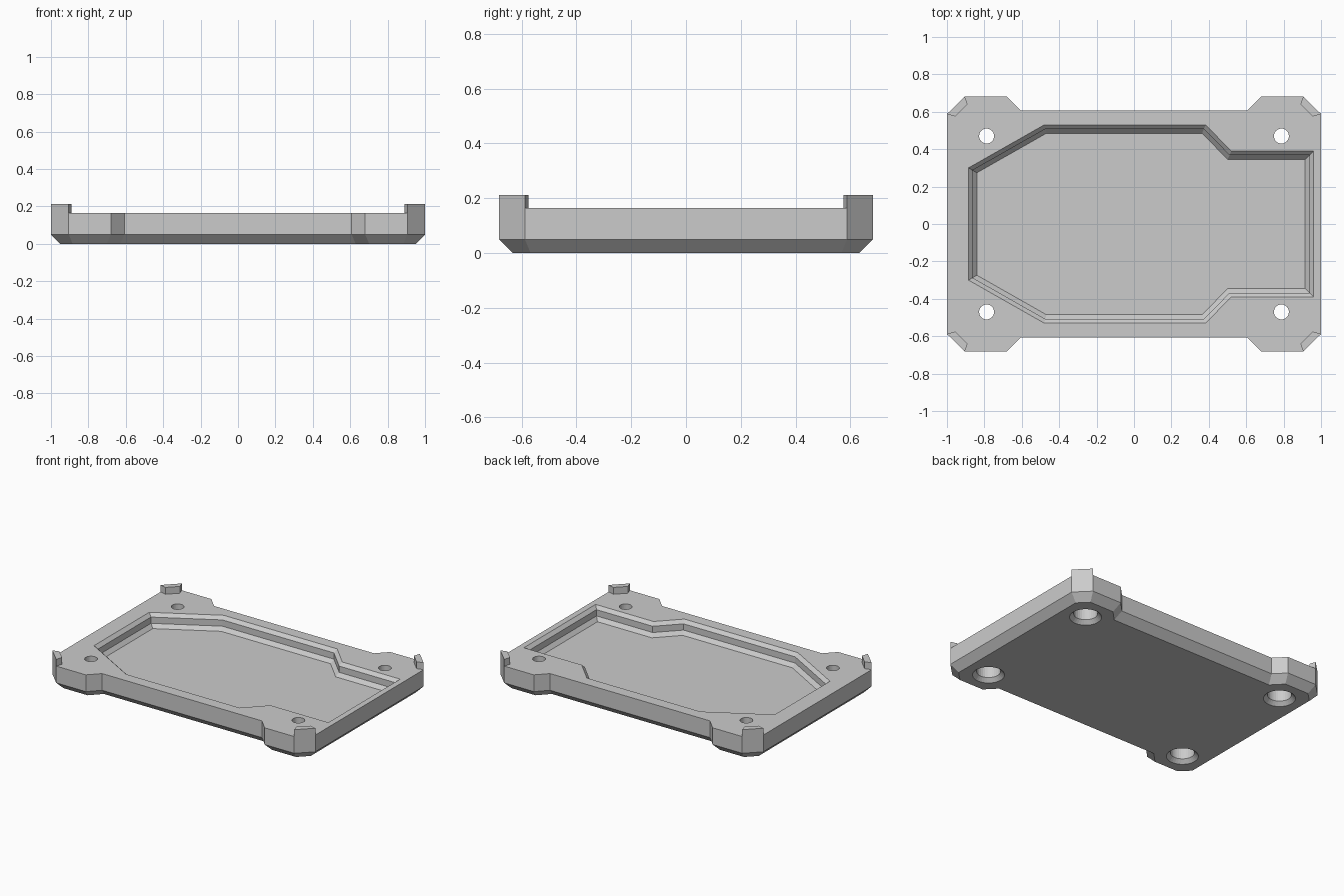
import bpy, bmesh, math
from mathutils import Vector

cube = bpy.data.objects.get("Cube")
if cube:
    bpy.data.objects.remove(cube, do_unlink=True)

TOP, POST_TOP, CHAMFER = 0.165, 0.212, 0.05

grey = bpy.data.materials.new("light grey")
grey.use_nodes = True
colour = (0.6, 0.6, 0.6, 1)
grey.diffuse_color = colour
grey.node_tree.nodes["Principled BSDF"].inputs["Base Color"].default_value = colour


def inset(points, d):
    """Move every edge of a counter-clockwise outline inwards by d."""
    out = []
    for i, p in enumerate(points):
        p = Vector(p)
        e1 = (p - Vector(points[i - 1])).normalized()
        e2 = (Vector(points[(i + 1) % len(points)]) - p).normalized()
        n1, n2 = Vector((-e1.y, e1.x)), Vector((-e2.y, e2.x))
        out.append(p + (n1 + n2) * d / (1 + n1.dot(n2)))
    return out


def add_loft(bm, points, levels):
    """Stack inset copies of an outline; levels are (z, inset)."""
    rings = [[bm.verts.new((p.x, p.y, z)) for p in inset(points, d)] for z, d in levels]
    n = len(points)
    for a, b in zip(rings, rings[1:]):
        for i in range(n):
            j = (i + 1) % n
            bm.faces.new((a[i], a[j], b[j], b[i]))
    bm.faces.new(rings[0][::-1])
    bm.faces.new(rings[-1])


def make(name, outlines, levels):
    bm = bmesh.new()
    for points in outlines:
        add_loft(bm, points, levels)
    bmesh.ops.recalc_face_normals(bm, faces=bm.faces[:])
    mesh = bpy.data.meshes.new(name)
    bm.to_mesh(mesh)
    bm.free()
    mesh.materials.append(grey)
    obj = bpy.data.objects.new(name, mesh)
    bpy.context.collection.objects.link(obj)
    return obj


def mirror_y(half):
    return half + [(x, -y) for x, y in reversed(half)]


def cut(target, cutter):
    mod = target.modifiers.new(cutter.name, 'BOOLEAN')
    mod.operation, mod.solver, mod.object = 'DIFFERENCE', 'EXACT', cutter
    cutter.hide_render = True
    cutter.hide_viewport = True


# Base plate with flared corners and a chamfered underside
quarter = [(1, 0.588), (0.905, 0.682), (0.68, 0.682), (0.608, 0.608)]
half = quarter + [(-x, y) for x, y in reversed(quarter)]
base = make("base_plate", [mirror_y(half)], [(0, CHAMFER), (CHAMFER, 0), (TOP, 0)])

# Stepped recess in the top
recess = mirror_y([(0.96, 0.39), (0.52, 0.39), (0.383, 0.53), (-0.48, 0.53), (-0.885, 0.3)])
recess_cutter = make("recess_cutter", [recess],
                     [(0.075, 0.045), (0.1, 0.022), (0.143, 0.022), (TOP + 0.022, -0.022)])
cut(base, recess_cutter)

# Screw holes with wide chamfered counterbores below
corners = [(sx, sy) for sx in (1, -1) for sy in (1, -1)]
SEG, R = 32, 0.04
circles = [[(0.788 * sx + R * math.cos(2 * math.pi * i / SEG),
             0.47 * sy + R * math.sin(2 * math.pi * i / SEG)) for i in range(SEG)]
           for sx, sy in corners]
hole_cutter = make("screw_hole_cutter", circles,
                   [(-0.025, -0.085), (0.025, -0.035), (0.11, -0.035), (0.11, 0), (0.25, 0)])
cut(base, hole_cutter)

# Raised corner stops
stop = [(1, 0.588), (0.905, 0.682), (0.89, 0.64), (0.955, 0.575)]
for (sx, sy), name in zip(corners, ("back_left", "front_left", "back_right", "front_right")):
    points = [(x * sx, y * sy) for x, y in stop]
    if sx * sy < 0:
        points.reverse()
    make("corner_stop_" + name, [points], [(TOP, 0), (POST_TOP, 0)])
